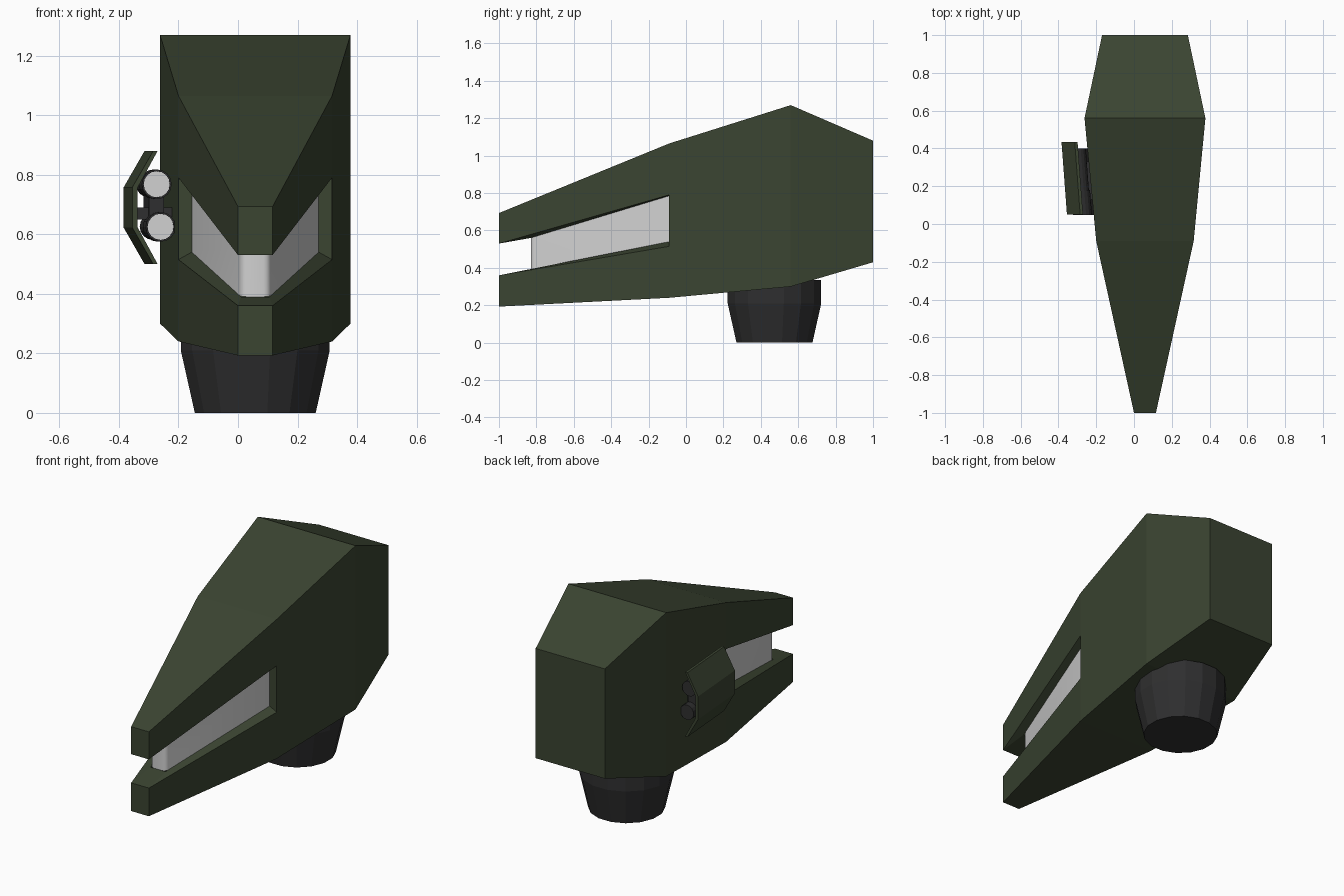
import bpy, bmesh, math

if "Cube" in bpy.data.objects:
    bpy.data.objects.remove(bpy.data.objects["Cube"])

CX = 0.058  # the hull's centre line


def material(name, rgb):
    m = bpy.data.materials.new(name)
    m.diffuse_color = (*rgb, 1)
    m.use_nodes = True
    m.node_tree.nodes["Principled BSDF"].inputs["Base Color"].default_value = m.diffuse_color
    return m


GREEN = material("dark green", (0.043, 0.058, 0.031))
DARK = material("dark grey", (0.028, 0.028, 0.029))
PALE = material("pale grey", (0.64, 0.64, 0.64))


def finish(name, bm, *mats):
    bmesh.ops.remove_doubles(bm, verts=bm.verts, dist=0.0005)
    bmesh.ops.recalc_face_normals(bm, faces=bm.faces)
    mesh = bpy.data.meshes.new(name)
    bm.to_mesh(mesh)
    bm.free()
    for m in mats:
        mesh.materials.append(m)
    ob = bpy.data.objects.new(name, mesh)
    bpy.context.collection.objects.link(ob)
    return ob


def strip(bm, a, b, closed=False):
    """Quads between two paths with the same number of points."""
    n = len(a)
    for i in range(n if closed else n - 1):
        j = (i + 1) % n
        bm.faces.new([bm.verts.new(p) for p in (a[i], a[j], b[j], b[i])])


def face(bm, pts):
    return bm.faces.new([bm.verts.new(p) for p in pts])


def loft(name, rings, *mats):
    """Closed solid through a list of rings; a second material colours the first cap."""
    bm = bmesh.new()
    for a, b in zip(rings, rings[1:]):
        strip(bm, a, b, True)
    first = face(bm, rings[0])
    first.material_index = len(mats) - 1
    face(bm, rings[-1])
    return finish(name, bm, *mats)


def wedge_path(back_half, back_z, front_half, front_y, front_z):
    """Path round the nose, from left to right."""
    return [(CX - back_half, -0.09, back_z), (CX - front_half, front_y, front_z),
            (CX + front_half, front_y, front_z), (CX + back_half, -0.09, back_z)]


# Hull: rear block plus two jaws round an open slot
def section(y, half, z0, z1):
    return [(CX - half, y, z0), (CX - half, y, z1), (CX + half, y, z1), (CX + half, y, z0)]


mid = section(-0.09, 0.258, 0.24, 1.065)
wide = section(0.56, 0.32, 0.30, 1.27)
tail = section(1.0, 0.227, 0.43, 1.08)
chin, lower, upper, brow = [wedge_path(0.258, zb, 0.058, -1, zf) for zb, zf in
                            ((0.24, 0.193), (0.515, 0.36), (0.79, 0.53), (1.065, 0.693))]
floor_in = wedge_path(0.213, 0.54, 0.048, -0.83, 0.39)
roof_in = wedge_path(0.213, 0.785, 0.048, -0.83, 0.56)

bm = bmesh.new()
strip(bm, mid, wide, True)
strip(bm, wide, tail, True)
face(bm, tail)
for a, b in ((chin, lower), (lower, floor_in), (roof_in, upper), (upper, brow)):
    strip(bm, a, b)
face(bm, chin)
face(bm, brow)
for i in (0, 3):  # rear walls of the slot
    face(bm, [lower[i], floor_in[i], roof_in[i], upper[i]])
finish("hull", bm, GREEN)

# Window wrapped round the inside of the slot, with softened corners
bm = bmesh.new()
strip(bm, floor_in, roof_in)
window = finish("window", bm, PALE)
bevel = window.modifiers.new("soft corners", 'BEVEL')
bevel.width = 0.02
bevel.segments = 3
bevel.limit_method = 'ANGLE'
for p in window.data.polygons:
    p.use_smooth = True


# Tapered neck under the hull
def disc(r, z, n=16):
    return [(CX + r * math.cos((i + 0.5) * math.tau / n),
             0.473 + r * math.sin((i + 0.5) * math.tau / n), z) for i in range(n)]


loft("neck", [disc(0.207, 0), disc(0.255, 0.21), disc(0.255, 0.335)], DARK)


# Side pod: everything leans along the hull's flank
def lean(y):
    return -0.075 * (y - 0.05)


def tube_ring(x, z, r, y, n=16):
    return [(x + lean(y) + r * math.cos(i * math.tau / n), y,
             z + r * math.sin(i * math.tau / n)) for i in range(n)]


for label, x, z in (("upper", -0.273, 0.768), ("lower", -0.26, 0.625)):
    loft(label + "_lamp_tube",
         [tube_ring(x, z, r, y) for r, y in
          ((0.044, 0.053), (0.044, 0.047), (0.05, 0.047), (0.05, 0.18),
           (0.044, 0.18), (0.044, 0.40))], DARK, PALE)


def extrude_profile(name, pts, y0, y1, mat):
    loft(name, [[(x + lean(y), y, z) for x, z in pts] for y in (y0, y1)], mat)


def box(name, x0, x1, z0, z1, y0, y1, mat):
    extrude_profile(name, [(x0, z0), (x1, z0), (x1, z1), (x0, z1)], y0, y1, mat)


box("lamp_bridge", -0.295, -0.245, 0.64, 0.75, 0.10, 0.36, DARK)
box("pod_bracket", -0.345, -0.20, 0.65, 0.69, 0.13, 0.33, DARK)

# Folded armour plate outside the lamps
extrude_profile("pod_guard",
                [(-0.285, 0.88), (-0.355, 0.758), (-0.355, 0.622), (-0.285, 0.50),
                 (-0.27, 0.50), (-0.338, 0.625), (-0.338, 0.755), (-0.27, 0.88)],
                0.05, 0.435, GREEN)
